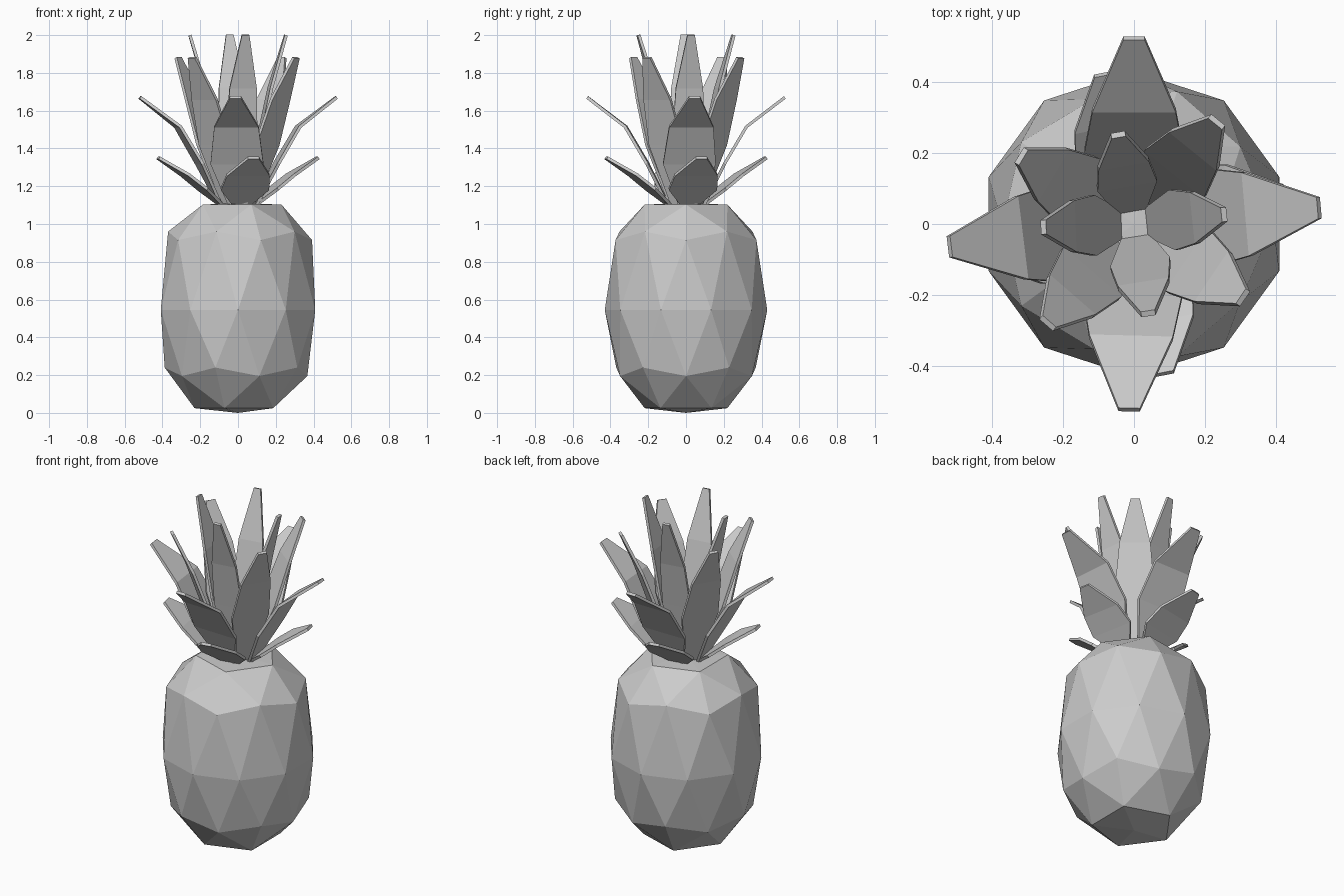
import bpy, bmesh
from math import radians, cos, sin, hypot

if "Cube" in bpy.data.objects:
    bpy.data.objects.remove(bpy.data.objects["Cube"])

def add_object(name, bm):
    bmesh.ops.recalc_face_normals(bm, faces=bm.faces)
    me = bpy.data.meshes.new(name)
    bm.to_mesh(me)
    bm.free()
    ob = bpy.data.objects.new(name, me)
    bpy.context.collection.objects.link(ob)
    return ob

# Fruit body: icosphere whose rings are moved onto a barrel profile
# (icosphere ring height, new radius, new height)
RINGS = [(1, 0, 1.115), (.851, .23, 1.108), (.526, .37, .965), (.447, .392, .92),
         (0, .43, .55), (-.447, .388, .245), (-.526, .367, .20),
         (-.851, .23, .03), (-1, 0, .005)]
bm = bmesh.new()
bmesh.ops.create_icosphere(bm, subdivisions=2, radius=1)
for v in bm.verts:
    _, r, z = min(RINGS, key=lambda k: abs(k[0] - v.co.z))
    d = max(hypot(v.co.x, v.co.y), 1e-6)
    v.co = (v.co.x / d * r, v.co.y / d * r, z - .005)
add_object("fruit_body", bm)

# Crown leaves: each tier has a profile of (radius, height, width) and leaf angles
TIERS = {
    "crown_leaves_bottom": ([(.09, 1.10, .09), (.19, 1.185, .26), (.285, 1.26, .23),
                             (.43, 1.35, .06)], (11, 101, 191, 281)),
    "crown_leaves_lower": ([(.09, 1.09, .09), (.205, 1.32, .28), (.32, 1.515, .235),
                            (.523, 1.67, .06)], (5, 90, 187, 268.5)),
    "crown_leaves_upper": ([(.07, 1.09, .08), (.185, 1.42, .215), (.27, 1.66, .17),
                            (.37, 1.88, .05)], (51, 149, 229, 326)),
    "crown_leaves_top": ([(.04, 1.09, .08), (.115, 1.45, .17), (.172, 1.72, .145),
                          (.255, 2.0, .04)], (6, 100, 182, 279)),
}
for name, (profile, angles) in TIERS.items():
    bm = bmesh.new()
    for a in angles:
        c, s = cos(radians(a)), sin(radians(a))
        pairs = [[bm.verts.new((r * c - t * s, r * s + t * c, z)) for t in (-w / 2, w / 2)]
                 for r, z, w in profile]
        for (p, q), (u, v) in zip(pairs, pairs[1:]):
            bm.faces.new((p, q, v, u))
    ob = add_object(name, bm)
    mod = ob.modifiers.new("thickness", 'SOLIDIFY')
    mod.thickness = .016
    mod.offset = 0
